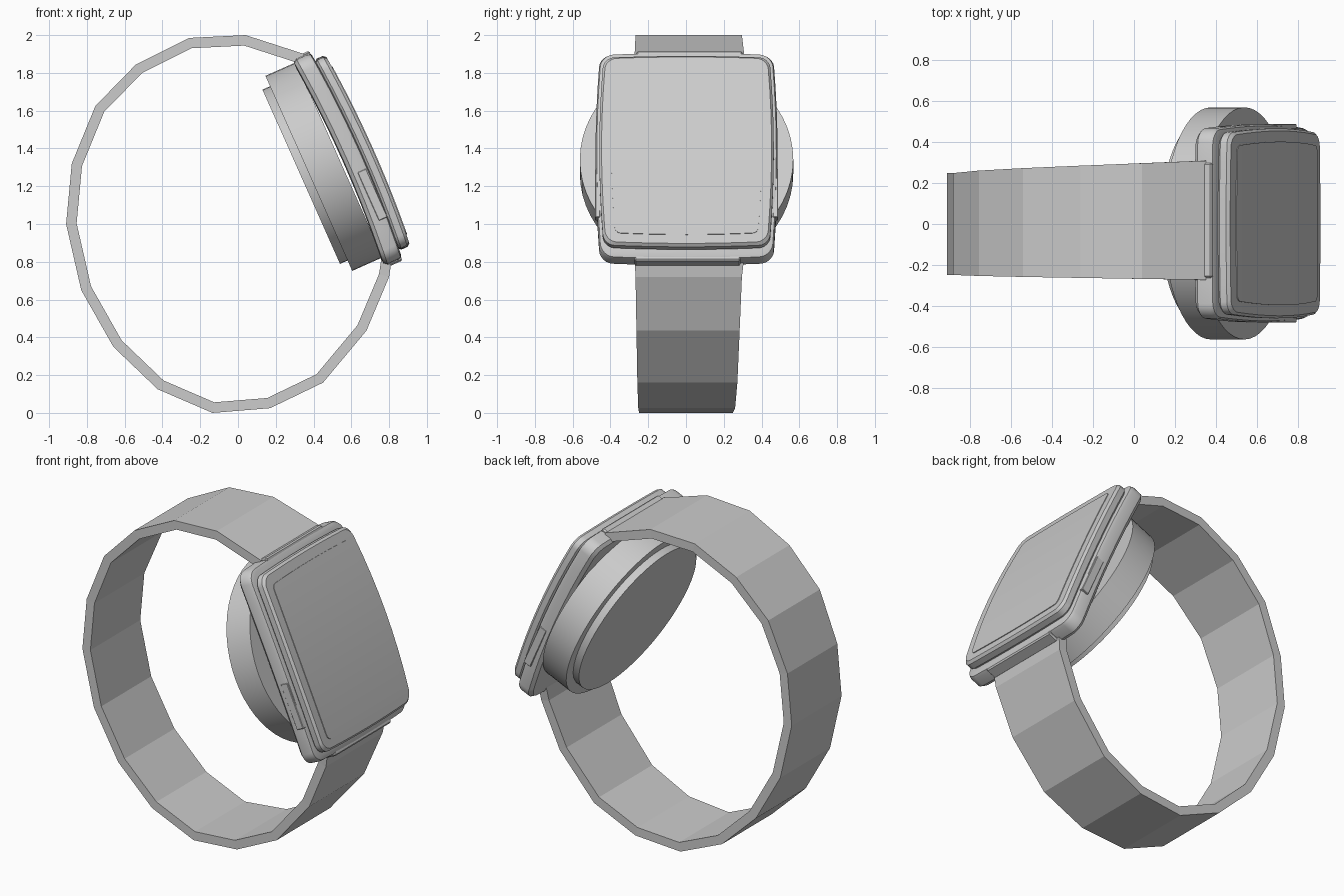
import bpy, bmesh, math
from mathutils import Matrix, Vector

cube = bpy.data.objects.get("Cube")
if cube:
    bpy.data.objects.remove(cube, do_unlink=True)

# One plain grey for the whole watch
grey = bpy.data.materials.new("plain_grey")
grey.use_nodes = True
grey.diffuse_color = (0.6, 0.6, 0.6, 1)
grey.node_tree.nodes["Principled BSDF"].inputs["Base Color"].default_value = (0.6, 0.6, 0.6, 1)

# Watch head frame: local x = across, y = along the strap, z = out of the screen
tilt = math.radians(24)
N = Vector((math.cos(tilt), 0, math.sin(tilt)))
T = Vector((-math.sin(tilt), 0, math.cos(tilt)))
Y = Vector((0, 1, 0))
HEAD = Matrix((Y, T, N)).transposed().to_4x4()
HEAD.translation = (0.375, 0.003, 1.268)


def finish(name, bm, matrix=None, smooth=True):
    bmesh.ops.recalc_face_normals(bm, faces=bm.faces)
    mesh = bpy.data.meshes.new(name)
    bm.to_mesh(mesh)
    bm.free()
    mesh.materials.append(grey)
    ob = bpy.data.objects.new(name, mesh)
    bpy.context.collection.objects.link(ob)
    if matrix:
        ob.matrix_world = matrix
    if smooth:
        bpy.ops.object.select_all(action='DESELECT')
        ob.select_set(True)
        bpy.context.view_layer.objects.active = ob
        bpy.ops.object.shade_smooth_by_angle(angle=math.radians(32))
    return ob


def half_outline(hw, ht, r):
    """Right half of a rounded rectangle, top centre to bottom centre."""
    top = [(hw - r) * i / 4 for i in range(4)]
    arc = [math.radians(90 - 15 * i) for i in range(7)]
    pts = [(x, ht) for x in top]
    pts += [(hw - r + r * math.cos(a), ht - r + r * math.sin(a)) for a in arc]
    pts += [(hw, (ht - r) * (1 - i / 4)) for i in range(1, 4)]
    pts.append((hw, 0))
    return pts + [(x, -y) for x, y in reversed(pts[:-1])]


def shell(name, layers, radius, shift=-0.015):
    """Barrel-sided, domed slab lofted through (half width, half length, height)."""
    bm = bmesh.new()
    rings = []
    for hw, ht, z in layers:
        right, left = [], []
        for x, y in half_outline(hw, ht, radius):
            px = x * (1 - 0.05 * (y / ht) ** 2)
            py = y * (1 - 0.02 * (x / hw) ** 2)
            pz = z + 0.03 * (1 - (py / 0.6) ** 2)
            right.append(bm.verts.new((px, py + shift, pz)))
            left.append(right[-1] if x == 0 else bm.verts.new((-px, py + shift, pz)))
        rings.append((right, left))
    count = len(rings[0][0])
    for i in range(count - 1):
        for (r0, l0), (r1, l1) in zip(rings, rings[1:]):
            for a, b in ((r0, r1), (l0, l1)):
                bm.faces.new((a[i], a[i + 1], b[i + 1], b[i]))
        for r, l in (rings[0], rings[-1]):
            bm.faces.new(list(dict.fromkeys((r[i], r[i + 1], l[i + 1], l[i]))))
    return finish(name, bm, HEAD)


def block(name, centre, size, bevel):
    bm = bmesh.new()
    bmesh.ops.create_cube(bm, size=1, matrix=Matrix.Translation(centre) @ Matrix.Diagonal((*size, 1)))
    bmesh.ops.bevel(bm, geom=bm.edges[:], offset=bevel, segments=1, affect='EDGES')
    return finish(name, bm, HEAD, smooth=False)


def disc(name, radius, z0, z1):
    bm = bmesh.new()
    bmesh.ops.create_cone(bm, cap_ends=True, segments=56, radius1=radius, radius2=radius,
                          depth=z1 - z0, matrix=Matrix.Translation((0, 0, (z0 + z1) / 2)))
    return finish(name, bm, HEAD)


# Round sensor back in two steps
disc("back_disc", 0.565, 0, 0.178)
disc("back_plate", 0.505, -0.044, 0.01)

# Case, raised bezel and thin screen
shell("case", [(0.42, 0.55, 0.16), (0.465, 0.585, 0.165), (0.482, 0.6, 0.185),
               (0.482, 0.6, 0.245), (0.475, 0.595, 0.262), (0.455, 0.58, 0.268)], 0.07)
shell("bezel", [(0.445, 0.54, 0.262), (0.462, 0.553, 0.28),
                (0.462, 0.553, 0.315), (0.45, 0.54, 0.33)], 0.06)
shell("screen", [(0.398, 0.487, 0.327), (0.398, 0.487, 0.334)], 0.03, shift=-0.02)

# Flat buttons on both sides
for side, label in ((1, "left"), (-1, "right")):
    block(label + "_button", (side * 0.471, -0.24, 0.262), (0.025, 0.28, 0.05), 0.003)

# Strap lugs at both ends
block("top_lug", (0.015, 0.56, 0.228), (0.56, 0.066, 0.075), 0.008)
block("bottom_lug", (0.005, -0.59, 0.228), (0.56, 0.066, 0.075), 0.008)

# Faceted strap: outer path from the top lug round to the bottom lug
path = [(0.35, 1.9), (0.04, 2.0), (-0.26, 1.985), (-0.54, 1.845), (-0.755, 1.625),
        (-0.88, 1.32), (-0.91, 1.0), (-0.83, 0.65), (-0.66, 0.35), (-0.425, 0.125),
        (-0.135, 0.0), (0.17, 0.025), (0.45, 0.16), (0.68, 0.435), (0.8, 0.72), (0.815, 0.82)]
path = [Vector(p) for p in path]
thick = 0.055
last = len(path) - 1
bm = bmesh.new()
sections = []
for i, p in enumerate(path):
    before = (p - path[max(i - 1, 0)]).normalized()
    after = (path[min(i + 1, last)] - p).normalized()
    d = (before + after).normalized()
    miter = max(d.dot(before), d.dot(after))
    q = p - Vector((d.y, -d.x)) * thick / miter
    # The strap widens towards the head
    flare = max(0, 1 - min(i, last - i) / 5)
    half, mid = 0.248 + 0.042 * flare, 0.018 * flare
    sections.append([bm.verts.new((v.x, mid + s * half, v.y))
                     for v, s in ((p, -1), (p, 1), (q, 1), (q, -1))])
for a, b in zip(sections, sections[1:]):
    for k in range(4):
        j = (k + 1) % 4
        bm.faces.new((a[k], a[j], b[j], b[k]))
bm.faces.new(sections[0])
bm.faces.new(sections[-1])
finish("strap", bm, smooth=False)
